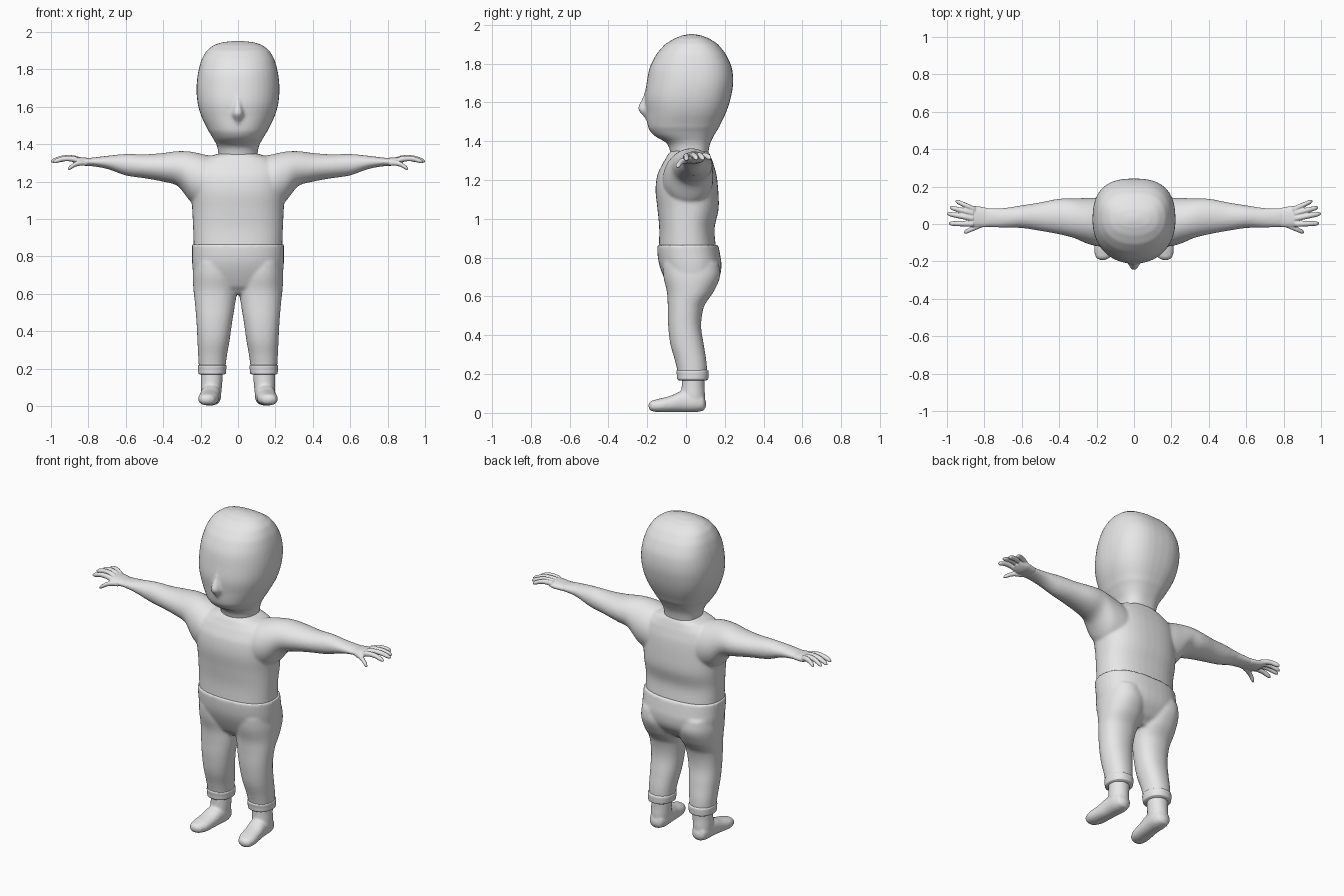
import bpy, bmesh, math

grey = bpy.data.materials.new("plain grey")
grey.diffuse_color = (0.8, 0.8, 0.8, 1)


def spline(rows, steps=5):
    """Smoothly interpolate between cross-section rows."""
    out = []
    for i in range(len(rows) - 1):
        a, b = rows[max(i - 1, 0)], rows[i]
        c, d = rows[i + 1], rows[min(i + 2, len(rows) - 1)]
        for k in range(steps):
            t = k / steps
            row = [0.5 * (2 * q + (r - p) * t + (2 * p - 5 * q + 4 * r - s) * t * t
                          + (3 * q - p - 3 * r + s) * t ** 3)
                   for p, q, r, s in zip(a, b, c, d)]
            row[0] = b[0] + (c[0] - b[0]) * t
            out.append(row)
    return out + [list(rows[-1])]


def loft(bm, axis, rows, side=1, power=2.2, back=None, n=40):
    """Skin rounded sections (position, u min, u max, v min, v max)."""
    rings = []
    for t, u0, u1, v0, v1 in spline(rows):
        ring = []
        for k in range(n):
            a = 2 * math.pi * k / n
            c, s = math.cos(a), math.sin(a)
            e = 2 / (back if back and s > 0 else power)
            u = (u0 + u1) / 2 + (u1 - u0) / 2 * math.copysign(abs(c) ** e, c)
            v = (v0 + v1) / 2 + (v1 - v0) / 2 * math.copysign(abs(s) ** e, s)
            x, y, z = {'X': (t, u, v), 'Y': (u, t, v), 'Z': (u, v, t)}[axis]
            ring.append(bm.verts.new((x * side, y, z)))
        rings.append(ring)
    for p, q in zip(rings, rings[1:]):
        for k in range(n):
            j = (k + 1) % n
            bm.faces.new((p[k], p[j], q[j], q[k]))
    bm.faces.new(rings[0])
    bm.faces.new(rings[-1])


def shell(name, bm, voxel=0, smooth=0):
    """Make the object, fusing overlapping lofts into one soft skin."""
    bmesh.ops.recalc_face_normals(bm, faces=bm.faces)
    me = bpy.data.meshes.new(name)
    bm.to_mesh(me)
    bm.free()
    me.materials.append(grey)
    ob = bpy.data.objects.new(name, me)
    bpy.context.collection.objects.link(ob)
    for f in me.polygons:
        f.use_smooth = True
    if voxel:
        m = ob.modifiers.new("fuse", 'REMESH')
        m.mode = 'VOXEL'
        m.voxel_size = voxel
        m.use_smooth_shade = True
        m = ob.modifiers.new("soften", 'SMOOTH')
        m.factor = 0.5
        m.iterations = smooth
    return ob


def sym(*rows):
    """Sections that are symmetric in x: (z, half width, y min, y max)."""
    return [(z, -w, w, a, b) for z, w, a, b in rows]


# Head, neck and nose
bm = bmesh.new()
loft(bm, 'Z', sym((1.27, .11, -.07, .11), (1.34, .105, -.08, .115), (1.39, .112, -.10, .125),
                  (1.43, .133, -.165, .145), (1.47, .158, -.195, .17), (1.55, .196, -.205, .207),
                  (1.62, .216, -.212, .23), (1.70, .222, -.203, .243), (1.78, .214, -.187, .236),
                  (1.85, .196, -.152, .205), (1.90, .168, -.108, .165), (1.93, .13, -.06, .12),
                  (1.945, .085, -.02, .08), (1.952, .03, .01, .045)), power=2.15, back=2.6)
loft(bm, 'Z', sym((1.505, .008, -.205, -.15), (1.53, .022, -.222, -.15), (1.56, .032, -.245, -.15),
                  (1.585, .027, -.243, -.15), (1.62, .018, -.226, -.15),
                  (1.67, .008, -.21, -.15)), power=2)
shell("head", bm, 0.009, 5)

# Shirt: torso and sleeves
bm = bmesh.new()
loft(bm, 'Z', sym((.84, .237, -.14, .155), (.95, .24, -.138, .147), (1.05, .245, -.147, .168),
                  (1.15, .25, -.157, .166), (1.23, .25, -.147, .157), (1.29, .23, -.118, .14),
                  (1.33, .17, -.095, .125), (1.35, .11, -.08, .115)), power=2.4)
for s in (1, -1):
    loft(bm, 'X', [(.10, -.10, .13, 1.04, 1.33), (.18, -.12, .14, 1.06, 1.345),
                   (.25, -.105, .14, 1.09, 1.36), (.32, -.075, .136, 1.175, 1.363),
                   (.40, -.055, .135, 1.20, 1.353), (.50, -.037, .116, 1.218, 1.346),
                   (.60, -.022, .10, 1.233, 1.348), (.70, -.02, .086, 1.268, 1.338),
                   (.80, -.016, .088, 1.284, 1.327)], s, 2)
shell("shirt", bm, 0.008, 8)

# Hands with a thumb and four fingers: (base x y z, tip x y z)
fingers = [((.81, -.002, 1.30), (.91, -.045, 1.268)), ((.86, .00, 1.317), (.99, .003, 1.305)),
           ((.86, .03, 1.322), (1.0, .055, 1.308)), ((.86, .058, 1.322), (.985, .088, 1.308)),
           ((.85, .078, 1.318), (.955, .123, 1.312))]
for s, name in ((1, "left_hand"), (-1, "right_hand")):
    bm = bmesh.new()
    loft(bm, 'X', [(.76, -.012, .08, 1.285, 1.326), (.80, -.017, .089, 1.284, 1.327),
                   (.85, -.017, .096, 1.288, 1.331), (.875, -.01, .093, 1.298, 1.332),
                   (.89, .0, .082, 1.308, 1.328)], s, 2.2)
    for p, q in fingers:
        rows = []
        for t, r in ((0, .016), (.3, .015), (.6, .014), (.9, .012), (1, .005)):
            x, y, z = (a + (b - a) * t for a, b in zip(p, q))
            z += .012 * math.sin(math.pi * t)
            rows.append((x, y - r, y + r, z - r, z + r))
        loft(bm, 'X', rows, s, 2, n=12)
    shell(name, bm, 0.004, 2)

# Trousers: hips and legs
bm = bmesh.new()
loft(bm, 'Z', sym((.60, .12, -.05, .08), (.64, .20, -.085, .13), (.70, .236, -.115, .172),
                  (.76, .245, -.137, .183), (.81, .246, -.146, .177),
                  (.865, .246, -.149, .168)), power=2.4)
for s in (1, -1):
    loft(bm, 'Z', [(.18, .068, .208, -.04, .108), (.25, .062, .212, -.052, .107),
                   (.35, .045, .217, -.08, .092), (.45, .031, .222, -.092, .078),
                   (.55, .015, .23, -.094, .093), (.62, .004, .238, -.098, .14),
                   (.70, .005, .242, -.116, .175), (.77, .03, .235, -.12, .17)], s, 2.2)
shell("trousers", bm, 0.009, 5)

for s, side in ((1, "left"), (-1, "right")):
    # Rolled trouser cuff
    bm = bmesh.new()
    loft(bm, 'Z', [(.168, .075, .202, -.038, .105), (.173, .066, .211, -.045, .114),
                   (.195, .063, .213, -.047, .116), (.217, .063, .213, -.049, .115),
                   (.223, .075, .202, -.038, .105)], s, 2.2)
    shell(side + "_cuff", bm)
    # Bare foot and ankle, toes turned slightly out
    bm = bmesh.new()
    loft(bm, 'Z', [(.03, .095, .19, -.01, .09), (.08, .088, .198, -.025, .098),
                   (.14, .083, .198, -.022, .095), (.21, .08, .20, -.02, .097)], s, 2)
    loft(bm, 'Y', [(-.193, .152, .182, .025, .048), (-.18, .128, .203, .01, .062),
                   (-.14, .108, .213, .004, .073), (-.08, .10, .207, .004, .088),
                   (-.02, .094, .20, .004, .112), (.05, .09, .197, .004, .11),
                   (.09, .104, .185, .012, .09), (.103, .13, .16, .03, .06)], s, 2.3)
    shell(side + "_foot", bm, 0.007, 4)
